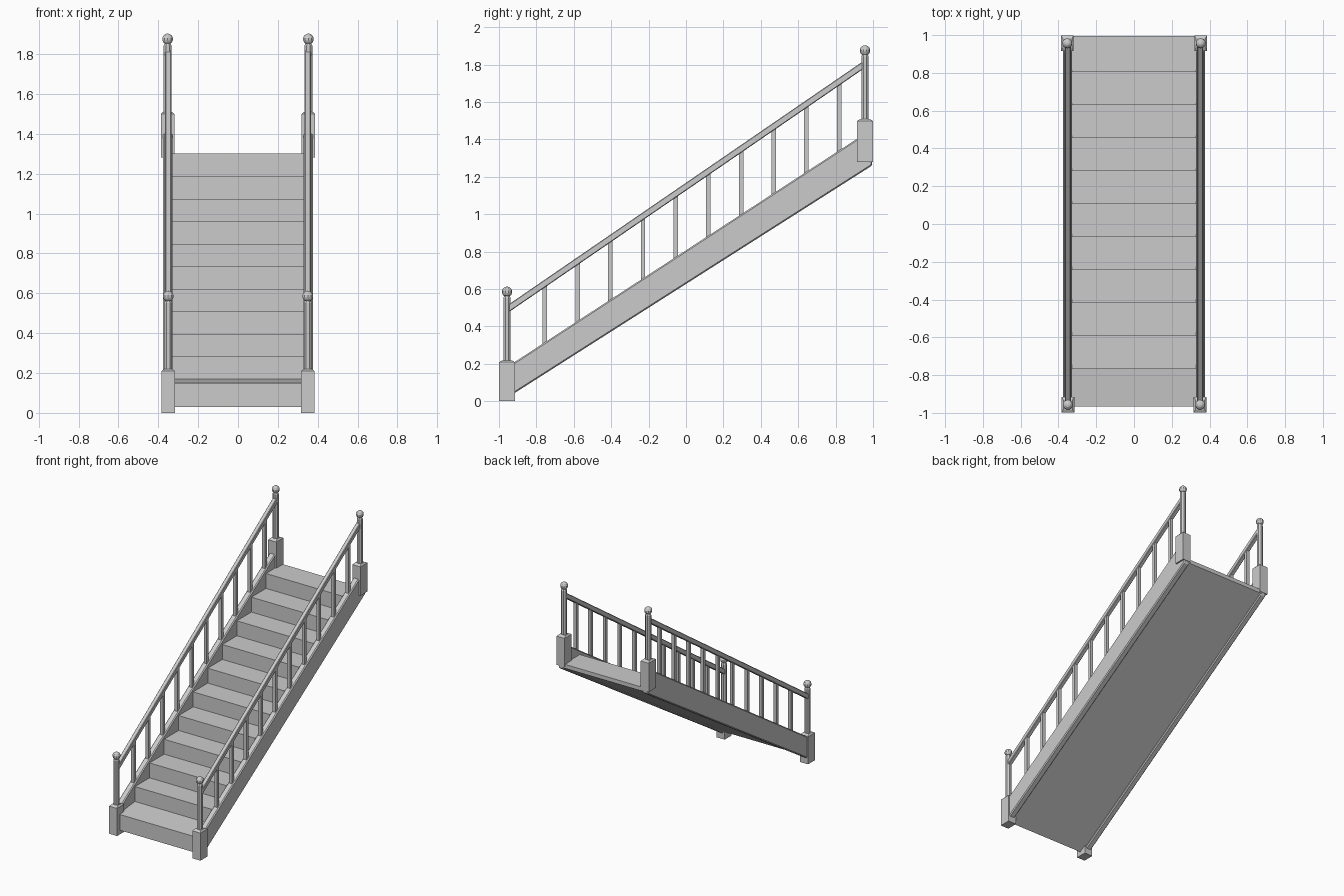
import bpy, bmesh, math
from mathutils import Matrix, Vector

if "Cube" in bpy.data.objects:
    bpy.data.objects.remove(bpy.data.objects["Cube"])

RAIL_X = 0.35


def finish(name, bm):
    bmesh.ops.recalc_face_normals(bm, faces=bm.faces[:])
    me = bpy.data.meshes.new(name)
    bm.to_mesh(me)
    bm.free()
    ob = bpy.data.objects.new(name, me)
    bpy.context.collection.objects.link(ob)
    return ob


def extrude_profile(name, pts, x0, x1, bevel=0):
    """Side profile in (y, z) extruded between two x positions."""
    bm = bmesh.new()
    a = [bm.verts.new((x0, y, z)) for y, z in pts]
    b = [bm.verts.new((x1, y, z)) for y, z in pts]
    n = len(pts)
    bm.faces.new(a)
    bm.faces.new(b[::-1])
    for i in range(n):
        j = (i + 1) % n
        bm.faces.new((a[i], a[j], b[j], b[i]))
    ob = finish(name, bm)
    if bevel:
        m = ob.modifiers.new("Bevel", 'BEVEL')
        m.width = bevel
        m.segments = 1
    return ob


def stack(bm, x, y, rings, sides, turn):
    """Skin a vertical stack of regular polygons given as (half width, z)."""
    loops = []
    for half, z in rings:
        r = half / math.cos(math.pi / sides)
        loops.append([bm.verts.new((x + r * math.cos(turn + 2 * math.pi * k / sides),
                                    y + r * math.sin(turn + 2 * math.pi * k / sides), z))
                      for k in range(sides)])
    bm.faces.new(loops[0][::-1])
    bm.faces.new(loops[-1])
    for lo, hi in zip(loops, loops[1:]):
        for k in range(sides):
            j = (k + 1) % sides
            bm.faces.new((lo[k], lo[j], hi[j], hi[k]))


def newel(name, x, y, z0, z1):
    """Square block, slim eight-sided post and faceted ball."""
    bm = bmesh.new()
    stack(bm, x, y, [(0.034, z0), (0.034, z1 - 0.01), (0.024, z1)], 4, math.pi / 4)
    top = z1 + 0.345
    stack(bm, x, y, [(0.02, z1 - 0.01), (0.02, top - 0.012), (0.014, top)], 8, math.pi / 8)
    bmesh.ops.create_uvsphere(bm, u_segments=10, v_segments=7, radius=0.028,
                              matrix=Matrix.Translation((x, y, z1 + 0.366)))
    # widen the block slightly along y
    for v in bm.verts:
        if v.co.z < z1 - 0.005 and abs(v.co.y - y) > 0.03:
            v.co.y = y + math.copysign(0.042, v.co.y - y)
    return finish(name, bm)


def stringer_top(y):
    return 0.211 + 0.652 * (y + 0.914)


def rail_mid(y):
    return 0.505 + 0.686 * (y + 0.936)


# Steps: closed zigzag body with a flat sloping underside
profile = [(-0.965, 0.03)]
for i in range(11):
    front = -0.965 if i == 0 else -0.767 + 0.1746 * (i - 1)
    back = -0.767 + 0.1746 * i if i < 10 else 0.995
    z = 0.17 + 0.113 * i
    profile += [(front, z - (0.02 if i == 0 else 0)), (back, z)]
profile.append((0.995, 1.27))
extrude_profile("steps", profile, -0.332, 0.332)

for side, s in (("left", -1), ("right", 1)):
    # Sloping side board
    board = [(-0.93, 0.035), (0.995, 1.26), (0.995, 1.40),
             (0.914, stringer_top(0.914)), (-0.93, stringer_top(-0.93))]
    extrude_profile(side + "_stringer", board, s * 0.328, s * 0.375, 0.007)

    # Newel posts at both ends
    newel(side + "_lower_newel", s * RAIL_X, -0.957, 0.0, 0.219)
    newel(side + "_upper_newel", s * (RAIL_X + 0.003), 0.957, 1.28, 1.509)

    # Handrail
    ya, yb = -0.955, 0.955
    rail = [(ya, rail_mid(ya) - 0.021), (yb, rail_mid(yb) - 0.021),
            (yb, rail_mid(yb) + 0.021), (ya, rail_mid(ya) + 0.021)]
    extrude_profile(side + "_handrail", rail, s * 0.334, s * 0.366, 0.004)

    # Balusters
    bm = bmesh.new()
    for i in range(10):
        y = -0.754 + 0.1747 * i
        lo, hi = stringer_top(y) - 0.02, rail_mid(y)
        stack(bm, s * RAIL_X, y, [(0.012, lo), (0.012, hi)], 4, math.pi / 4)
    finish(side + "_balusters", bm)
